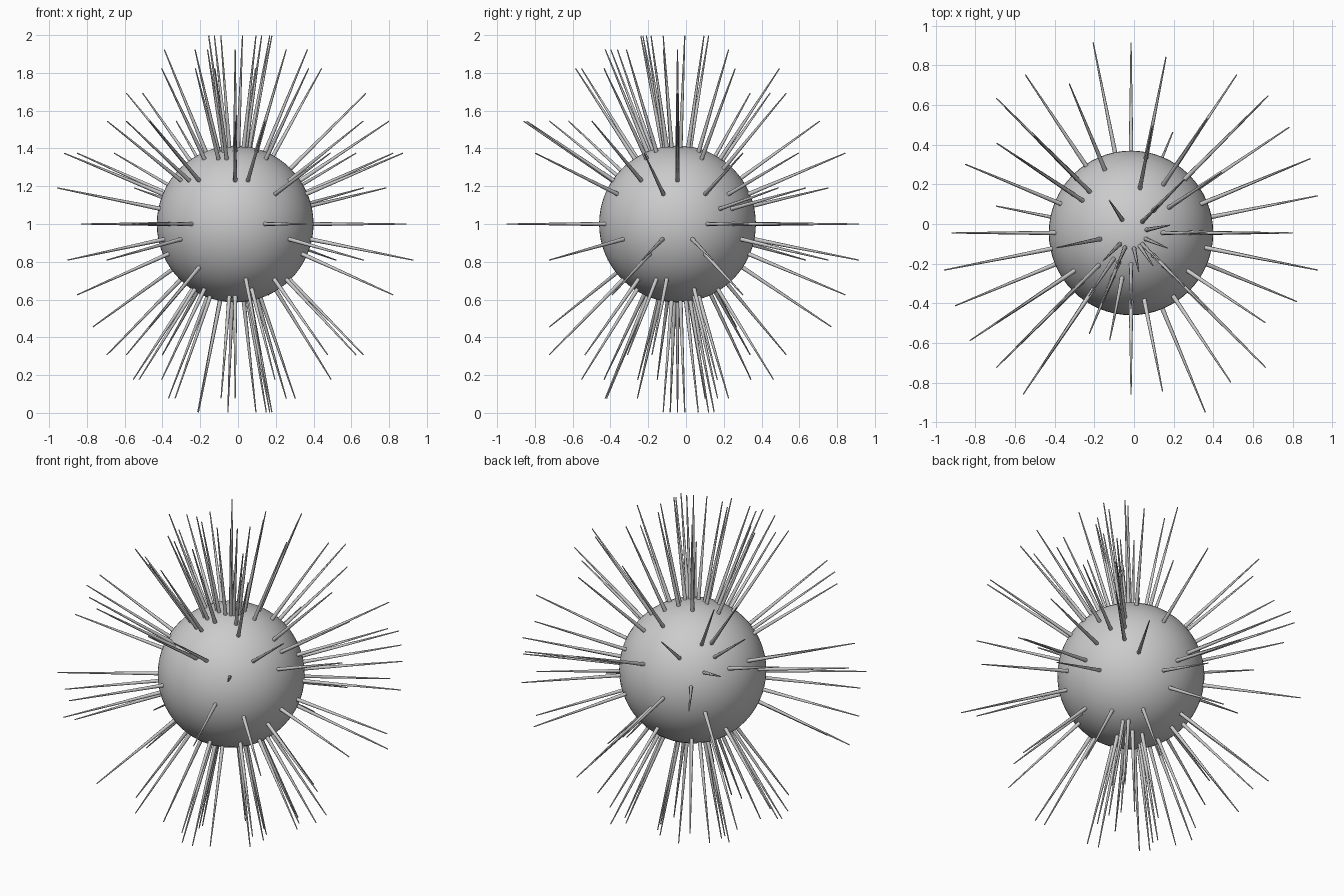
import bpy, bmesh
from math import radians, cos, sin
from mathutils import Vector, Matrix

if "Cube" in bpy.data.objects:
    bpy.data.objects.remove(bpy.data.objects["Cube"])

CENTRE = Vector((-0.015, -0.045, 1.0))
RADIUS = 0.415
STEP = radians(11.25)

# spines sit on a 32 x 16 grid of the ball: elevation step -> azimuth steps
RINGS = {
    7: [1, 4, 11, 20, 22, 25, 27, 28, 30],
    6: [0, 4, 17, 21, 22, 24, 28],
    5: [3, 7, 20, 22, 23, 28],
    4: [0, 5, 12, 13],
    3: [0, 10, 13, 19, 20, 21, 24, 25, 29],
    2: [2, 4, 7, 12, 14, 16, 27, 31],
    1: [3, 4, 11, 17],
    0: [2, 4, 9, 19, 21, 26],
    -1: [1, 5, 8, 12, 18, 20, 28, 31],
    -2: [2, 7, 18, 30],
    -3: [8, 14, 21],
    -4: [11, 13, 15, 25, 28, 30, 31],
    -5: [2, 6, 12, 17, 18, 20, 26],
    -6: [3, 4, 14, 19, 23, 24],
    -7: [1, 3, 5, 9, 16, 17, 30],
}
REACH = {7: 1.016, 6: 1.0, 5: 0.99}


def direction(ring, seg):
    e, a = ring * STEP, seg * STEP
    return Vector((cos(e) * cos(a), cos(e) * sin(a), sin(e)))


def finish(name, bm):
    mesh = bpy.data.meshes.new(name)
    bm.to_mesh(mesh)
    bm.free()
    obj = bpy.data.objects.new(name, mesh)
    bpy.context.collection.objects.link(obj)
    bpy.ops.object.select_all(action='DESELECT')
    obj.select_set(True)
    bpy.context.view_layer.objects.active = obj
    bpy.ops.object.shade_smooth_by_angle(angle=radians(50))
    return obj


# round body
bm = bmesh.new()
bmesh.ops.create_uvsphere(bm, u_segments=64, v_segments=32, radius=RADIUS,
                          matrix=Matrix.Translation(CENTRE))
finish("body", bm)

# tapered radial spines
bm = bmesh.new()
for ring, segs in RINGS.items():
    for seg in segs:
        d = direction(ring, seg)
        start, end = RADIUS - 0.01, REACH.get(abs(ring), 0.98)
        mat = (Matrix.Translation(CENTRE + d * (start + end) / 2)
               @ d.to_track_quat('Z', 'Y').to_matrix().to_4x4())
        bmesh.ops.create_cone(bm, cap_ends=True, segments=8, radius1=0.0115,
                              radius2=0.003, depth=end - start, matrix=mat)
finish("spines", bm)
